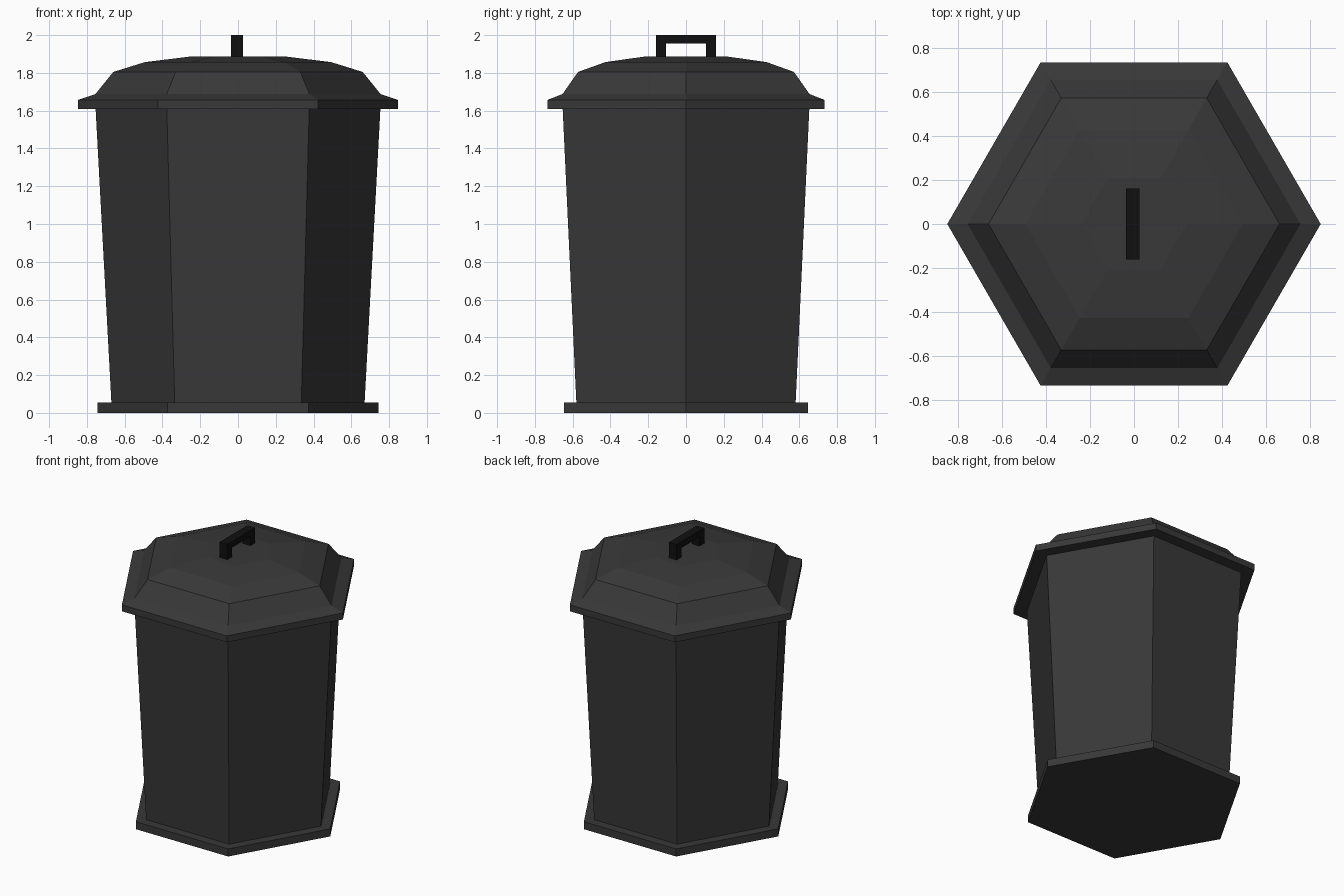
import bpy
import bmesh
from math import cos, sin, pi

cube = bpy.data.objects.get("Cube")
if cube:
    bpy.data.objects.remove(cube, do_unlink=True)


def make_material(name, value):
    mat = bpy.data.materials.new(name)
    mat.use_nodes = True
    color = (value, value, value, 1)
    mat.diffuse_color = color
    mat.node_tree.nodes["Principled BSDF"].inputs["Base Color"].default_value = color
    return mat


def finish(name, bm, mat):
    bmesh.ops.recalc_face_normals(bm, faces=bm.faces[:])
    mesh = bpy.data.meshes.new(name)
    bm.to_mesh(mesh)
    bm.free()
    mesh.materials.append(mat)
    obj = bpy.data.objects.new(name, mesh)
    bpy.context.collection.objects.link(obj)
    return obj


def hex_stack(name, profile, mat, sides=6):
    """Closed solid of stacked hexagon rings, given as (corner radius, height)."""
    bm = bmesh.new()
    rings = [[bm.verts.new((r * cos(2 * pi * i / sides), r * sin(2 * pi * i / sides), z))
              for i in range(sides)] for r, z in profile]
    for low, high in zip(rings, rings[1:]):
        for i in range(sides):
            j = (i + 1) % sides
            bm.faces.new((low[i], low[j], high[j], high[i]))
    bm.faces.new(rings[0])
    bm.faces.new(rings[-1])
    return finish(name, bm, mat)


def side_extrusion(name, outline, x, half_width, mat):
    """Extrude a (y, z) outline along x."""
    bm = bmesh.new()
    face = bm.faces.new([bm.verts.new((x - half_width, y, z)) for y, z in outline])
    result = bmesh.ops.extrude_face_region(bm, geom=[face], use_keep_orig=True)
    verts = [v for v in result["geom"] if isinstance(v, bmesh.types.BMVert)]
    bmesh.ops.translate(bm, verts=verts, vec=(2 * half_width, 0, 0))
    return finish(name, bm, mat)


charcoal = make_material("charcoal", 0.04)
black = make_material("black", 0.005)

# Foot plate and tapered bin body
hex_stack("base_plate", [(0.745, 0), (0.745, 0.055)], charcoal)
hex_stack("body", [(0.67, 0.05), (0.755, 1.63)], charcoal)

# Domed lid with overhanging rim
hex_stack("lid", [(0.847, 1.61), (0.847, 1.657), (0.755, 1.688),
                  (0.66, 1.805), (0.493, 1.857), (0.24, 1.888)], charcoal)

# Square arch handle
half = [(0.105, 1.955), (0.105, 1.88), (0.16, 1.88), (0.16, 2.0)]
outline = half + [(-y, z) for y, z in reversed(half)]
side_extrusion("lid_handle", outline, -0.005, 0.031, black)
